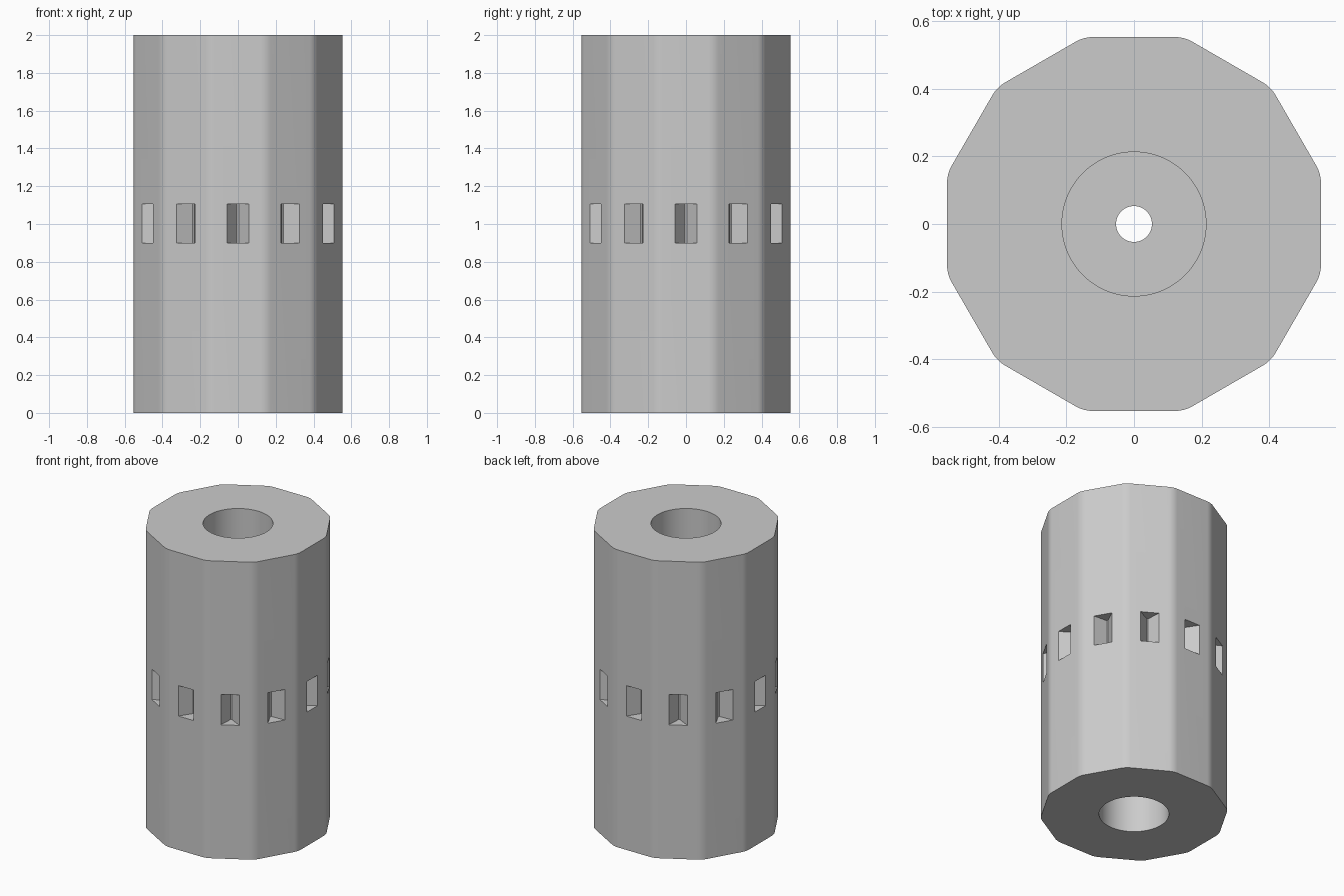
import bpy
import bmesh
from math import sin, cos, pi, radians
from mathutils import Vector, Matrix

cube = bpy.data.objects.get("Cube")
if cube:
    bpy.data.objects.remove(cube, do_unlink=True)

SIDES = 12
APOTHEM = 0.553
HEIGHT = 2.0
CORNER_RADIUS = 0.11

grey = bpy.data.materials.new("plain grey")
grey.use_nodes = True
grey.diffuse_color = (0.6, 0.6, 0.6, 1)
grey.node_tree.nodes["Principled BSDF"].inputs["Base Color"].default_value = (0.6, 0.6, 0.6, 1)


def add_prism(bm, outline, z0, z1):
    """Extrude a closed xy outline from z0 to z1."""
    face = bm.faces.new([bm.verts.new((x, y, z0)) for x, y in outline])
    top = bmesh.ops.extrude_face_region(bm, geom=[face])["geom"]
    verts = [v for v in top if isinstance(v, bmesh.types.BMVert)]
    bmesh.ops.translate(bm, verts=verts, vec=(0, 0, z1 - z0))


def make_object(name, bm):
    bmesh.ops.recalc_face_normals(bm, faces=bm.faces)
    mesh = bpy.data.meshes.new(name)
    bm.to_mesh(mesh)
    bm.free()
    mesh.materials.append(grey)
    obj = bpy.data.objects.new(name, mesh)
    bpy.context.collection.objects.link(obj)
    return obj


def circle(radius, steps=96):
    return [(radius * cos(2 * pi * i / steps), radius * sin(2 * pi * i / steps))
            for i in range(steps)]


def cylinder_cutter(name, radius, z0, z1):
    bm = bmesh.new()
    add_prism(bm, circle(radius), z0, z1)
    return make_object(name, bm)


# Twelve-sided body with softly rounded upright corners
step = 2 * pi / SIDES
centre_radius = (APOTHEM - CORNER_RADIUS) / cos(step / 2)
outline = []
for i in range(SIDES):
    corner = (i + 0.5) * step
    for k in range(9):
        a = corner + step * (k / 8 - 0.5)
        outline.append((centre_radius * cos(corner) + CORNER_RADIUS * cos(a),
                        centre_radius * sin(corner) + CORNER_RADIUS * sin(a)))
bm = bmesh.new()
add_prism(bm, outline, 0, HEIGHT)
body = make_object("coupling_body", bm)

# Wedge notches around the middle, one per side
bm = bmesh.new()
half, depth, tip, over = 0.057, 0.08, 0.004, 0.03
wide = half + (half - tip) * over / depth
wedge = [(APOTHEM + over, -wide), (APOTHEM + over, wide),
         (APOTHEM - depth, tip), (APOTHEM - depth, -tip)]
for i in range(SIDES):
    turn = Matrix.Rotation(i * step, 2)
    add_prism(bm, [turn @ Vector(p) for p in wedge], 0.9, 1.105)
notches = make_object("notch_cutter", bm)

# Deep bores from both ends, joined by a narrow through hole
cutters = [notches,
           cylinder_cutter("upper_bore_cutter", 0.213, 1.1, HEIGHT + 0.1),
           cylinder_cutter("lower_bore_cutter", 0.213, -0.1, 0.9),
           cylinder_cutter("through_hole_cutter", 0.053, 0.8, 1.2)]

bpy.context.view_layer.objects.active = body
for cutter in cutters:
    mod = body.modifiers.new(cutter.name, 'BOOLEAN')
    mod.operation = 'DIFFERENCE'
    mod.solver = 'EXACT'
    mod.object = cutter
    bpy.ops.object.modifier_apply(modifier=mod.name)
    bpy.data.objects.remove(cutter, do_unlink=True)

bpy.ops.object.select_all(action='DESELECT')
body.select_set(True)
bpy.ops.object.shade_smooth_by_angle(angle=radians(25))
